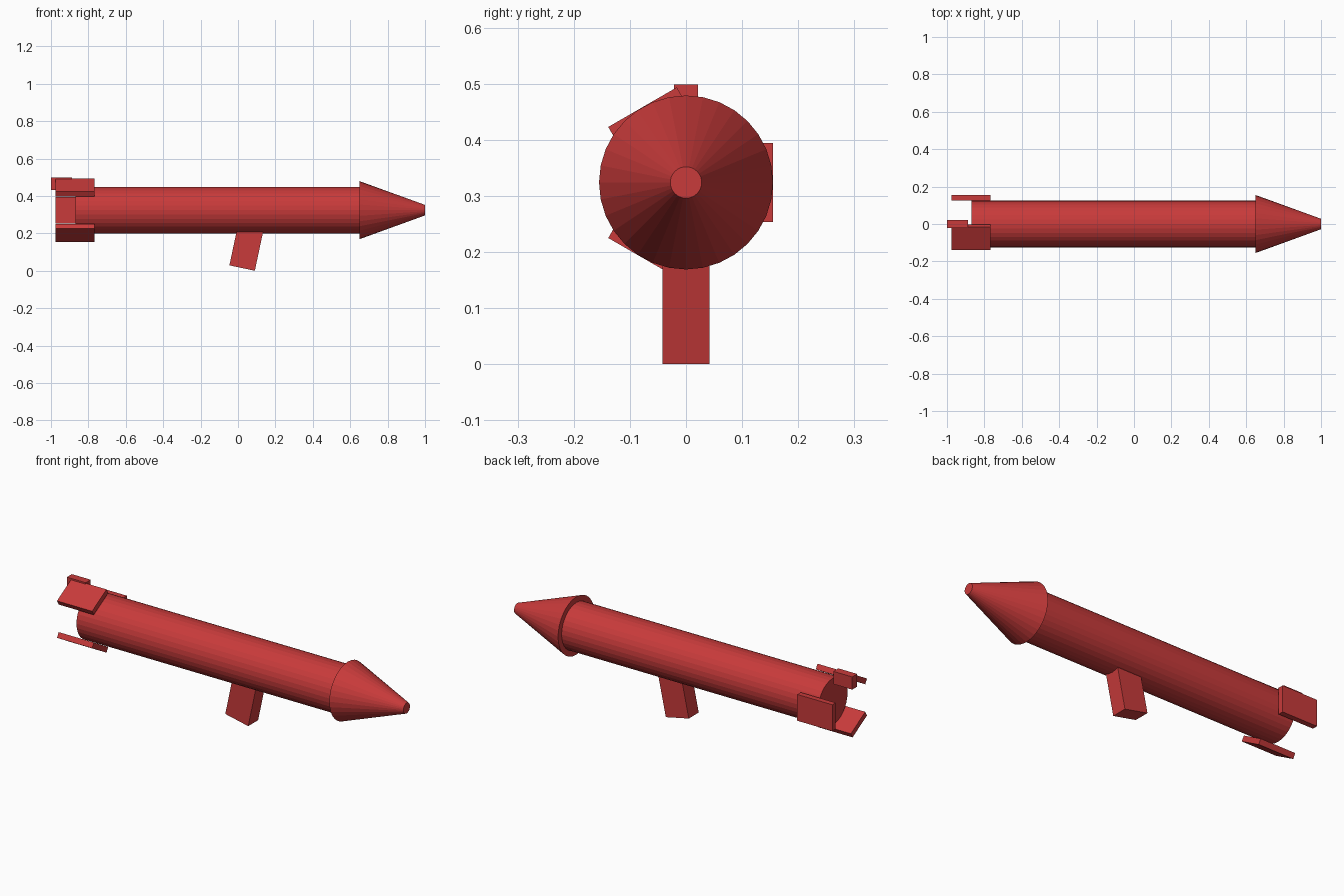
import bpy, bmesh
from math import radians, sin, cos
from mathutils import Matrix, Vector

if "Cube" in bpy.data.objects:
    bpy.data.objects.remove(bpy.data.objects["Cube"])

AXIS_Z = 0.324   # height of the tube's centre line
SIDES = 32

red = bpy.data.materials.new("red_paint")
red.diffuse_color = (0.58, 0.043, 0.043, 1)
red.use_nodes = True
red.node_tree.nodes["Principled BSDF"].inputs["Base Color"].default_value = red.diffuse_color


def finish(name, bm):
    mesh = bpy.data.meshes.new(name)
    bm.to_mesh(mesh)
    bm.free()
    mesh.materials.append(red)
    obj = bpy.data.objects.new(name, mesh)
    bpy.context.collection.objects.link(obj)
    return obj


def tapered_tube(name, x0, x1, r0, r1):
    """Capped cone or cylinder lying along x."""
    bm = bmesh.new()
    place = Matrix.Translation(((x0 + x1) / 2, 0, AXIS_Z)) @ Matrix.Rotation(radians(90), 4, 'Y')
    bmesh.ops.create_cone(bm, cap_ends=True, segments=SIDES, radius1=r0,
                          radius2=r1, depth=x1 - x0, matrix=place)
    return finish(name, bm)


def box(name, centre, size, rotation=Matrix.Identity(4)):
    bm = bmesh.new()
    place = Matrix.Translation(centre) @ rotation @ Matrix.Diagonal((*size, 1))
    bmesh.ops.create_cube(bm, size=1, matrix=place)
    return finish(name, bm)


# Main tube and flared nose
tapered_tube("body_tube", -0.87, 0.65, 0.125, 0.125)
tapered_tube("nose_cone", 0.65, 1.0, 0.155, 0.028)

# Three flat fins spaced evenly round the tail, resting on the tube
for i in range(3):
    a = radians(120 * i)
    box(f"tail_fin_{i + 1}",
        (-0.872, 0.1405 * cos(a), AXIS_Z + 0.1405 * sin(a)),
        (0.208, 0.029, 0.141), Matrix.Rotation(a, 4, 'X'))

# Rear sight block
box("rear_sight", (-0.944, 0, 0.465), (0.112, 0.042, 0.068))

# Tilted hand grip, its top sunk into the tube
tilt = Matrix.Rotation(radians(12), 4, 'Y')
bottom = Vector((0.022, 0, 0.0145))
length = 0.23
box("hand_grip", bottom + tilt @ Vector((0, 0, length / 2)),
    (0.139, 0.084, length), tilt)
